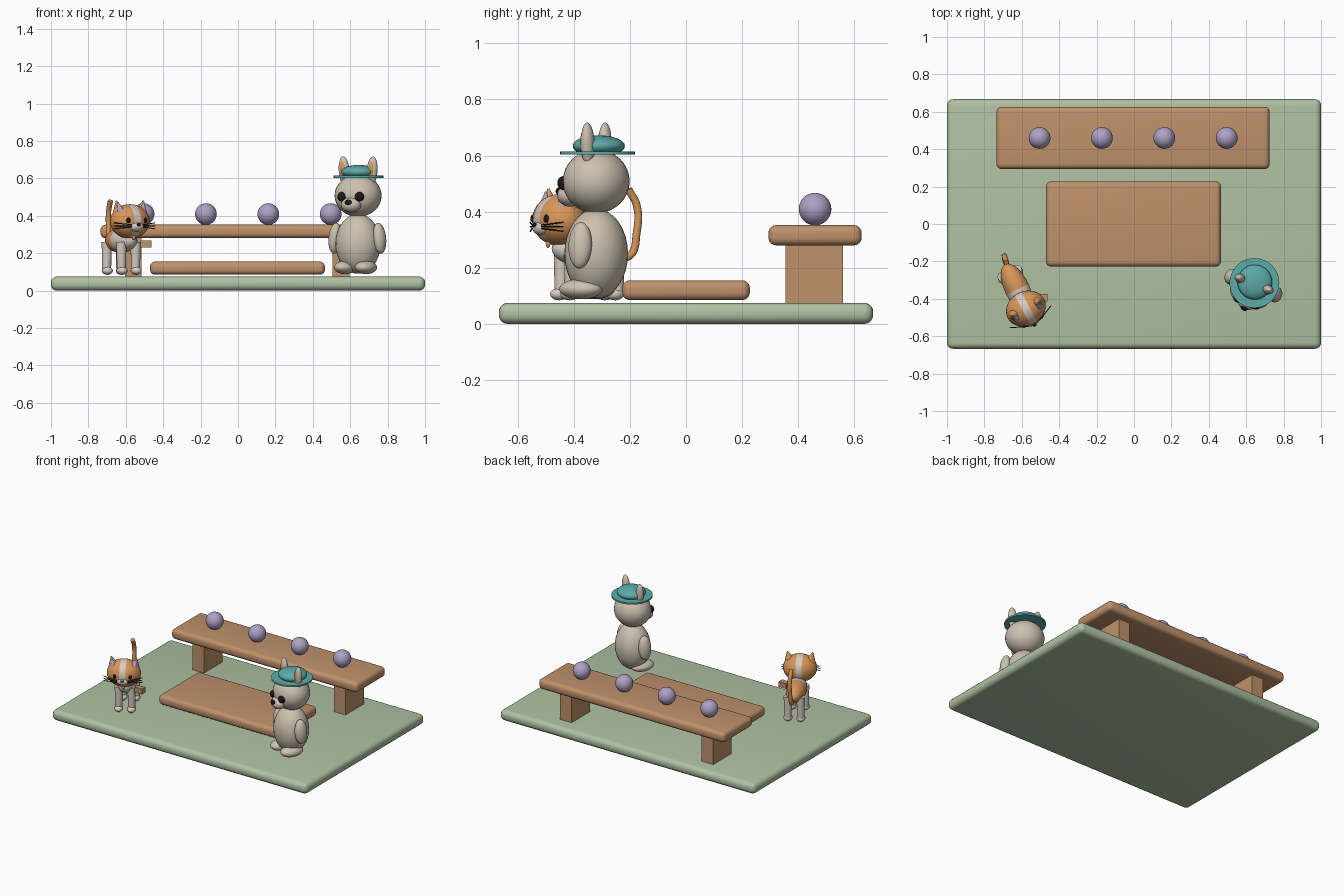
import bpy, bmesh, math
from mathutils import Matrix, Vector

if "Cube" in bpy.data.objects:
    bpy.data.objects.remove(bpy.data.objects["Cube"], do_unlink=True)


def material(name, *srgb):
    color = [((c + 0.055) / 1.055) ** 2.4 for c in srgb] + [1]
    m = bpy.data.materials.new(name)
    m.diffuse_color = color
    m.use_nodes = True
    m.node_tree.nodes["Principled BSDF"].inputs["Base Color"].default_value = color
    return m


GREEN = material("sage green", 0.69, 0.76, 0.64)
WOOD = material("warm wood", 0.75, 0.57, 0.42)
PURPLE = material("soft purple", 0.68, 0.63, 0.77)
CREAM = material("cream fur", 0.80, 0.76, 0.69)
TEAL = material("teal felt", 0.36, 0.67, 0.66)
ORANGE = material("orange fur", 0.85, 0.59, 0.35)
WHITE = material("white fur", 0.84, 0.80, 0.76)
DARK = material("dark features", 0.10, 0.10, 0.11)

WORLD = Matrix.Identity(4)


def frame(x, y, yaw):
    return Matrix.Translation((x, y, 0)) @ Matrix.Rotation(math.radians(yaw), 4, "Z")


def finish(name, bm, mat, matrix, smooth=True):
    me = bpy.data.meshes.new(name)
    for f in bm.faces:
        f.smooth = smooth
    bm.to_mesh(me)
    bm.free()
    me.materials.append(mat)
    ob = bpy.data.objects.new(name, me)
    ob.matrix_world = matrix
    bpy.context.collection.objects.link(ob)
    return ob


def ellipsoid(name, mat, center, radii, base=WORLD, tilt=0, segs=32):
    bm = bmesh.new()
    bmesh.ops.create_uvsphere(bm, u_segments=segs, v_segments=segs // 2, radius=1)
    bmesh.ops.scale(bm, vec=radii, verts=bm.verts)
    turn = Matrix.Rotation(math.radians(tilt), 4, "Y")
    return finish(name, bm, mat, base @ Matrix.Translation(center) @ turn)


def box(name, mat, center, size, bevel=0.0, base=WORLD):
    bm = bmesh.new()
    bmesh.ops.create_cube(bm, size=1)
    bmesh.ops.scale(bm, vec=size, verts=bm.verts)
    if bevel:
        bmesh.ops.bevel(bm, geom=bm.edges[:], offset=bevel, segments=5,
                        profile=0.5, affect="EDGES")
    ob = finish(name, bm, mat, base @ Matrix.Translation(center), smooth=bool(bevel))
    if bevel:
        bpy.context.view_layer.objects.active = ob
        ob.select_set(True)
        bpy.ops.object.shade_smooth_by_angle(angle=math.radians(30))
        ob.select_set(False)
    return ob


def cone(name, mat, start, end, r1, r2, base=WORLD, segs=24):
    a, b = Vector(start), Vector(end)
    bm = bmesh.new()
    bmesh.ops.create_cone(bm, cap_ends=True, segments=segs, radius1=r1, radius2=r2,
                          depth=(b - a).length)
    turn = (b - a).to_track_quat("Z", "Y").to_matrix().to_4x4()
    return finish(name, bm, mat, base @ Matrix.Translation((a + b) / 2) @ turn, False)


def paint(ob, mat, axis, cuts, rule):
    """Cut clean colour borders across an axis, then colour faces by the rule."""
    ob.data.materials.append(mat)
    bm = bmesh.new()
    bm.from_mesh(ob.data)
    normal = Vector((axis == 0, axis == 1, axis == 2))
    for c in cuts:
        bmesh.ops.bisect_plane(bm, geom=bm.verts[:] + bm.edges[:] + bm.faces[:],
                               plane_co=normal * c, plane_no=normal)
    for f in bm.faces:
        f.material_index = int(rule(f.calc_center_median()))
    bm.to_mesh(ob.data)
    bm.free()


# Ground, platform and long table
box("ground_slab", GREEN, (0, 0, 0.0375), (2, 1.334, 0.075), 0.032)
box("low_platform", WOOD, (-0.003, 0, 0.12), (0.935, 0.455, 0.07), 0.027)
box("table_top", WOOD, (-0.005, 0.46, 0.316), (1.46, 0.332, 0.072), 0.027)
for side, x in (("left", 0.55), ("right", -0.56)):
    box(side + "_table_leg", WOOD, (x, 0.457, 0.18), (0.09, 0.205, 0.22))
for i in range(4):
    ellipsoid(f"ball_{i + 1}", PURPLE, (-0.505 + i * 0.3335, 0.46, 0.409), (0.058,) * 3)

# Hat-wearing animal
bear = frame(0.642, -0.32, -22)
ellipsoid("bear_body", CREAM, (0, 0, 0.25), (0.122, 0.112, 0.16), bear)
ellipsoid("bear_head", CREAM, (0, 0, 0.508), (0.127, 0.118, 0.114), bear)
ellipsoid("bear_muzzle", CREAM, (0, -0.1, 0.458), (0.055, 0.045, 0.04), bear)
ellipsoid("bear_nose", DARK, (0, -0.14, 0.472), (0.02, 0.014, 0.015), bear, segs=20)
for side, s in (("left", 1), ("right", -1)):
    ellipsoid(f"bear_{side}_arm", CREAM, (s * 0.128, -0.01, 0.28),
              (0.034, 0.043, 0.083), bear, -s * 6)
    ellipsoid(f"bear_{side}_foot", CREAM, (s * 0.06, -0.035, 0.124),
              (0.055, 0.08, 0.036), bear)
    ellipsoid(f"bear_{side}_ear", CREAM, (s * 0.08, 0, 0.638),
              (0.03, 0.024, 0.08), bear, s * 5)
    ellipsoid(f"bear_{side}_inner_ear", ORANGE, (s * 0.08, -0.014, 0.638),
              (0.017, 0.013, 0.055), bear, s * 5)
    ellipsoid(f"bear_{side}_eye", DARK, (s * 0.05, -0.105, 0.502),
              (0.026, 0.022, 0.025), bear, segs=20)
cone("hat_brim", TEAL, (0, 0.005, 0.603), (0, 0.005, 0.614), 0.133, 0.133, bear, 48)
ellipsoid("hat_crown", TEAL, (0, 0.01, 0.634), (0.093, 0.093, 0.038), bear)

# Cat body, with a white front half
cat = frame(-0.625, -0.345, 26)
body = ellipsoid("cat_body", ORANGE, (0, 0, 0.268), (0.066, 0.145, 0.066), cat)
paint(body, WHITE, 1, [-0.005], lambda p: p.y < -0.005)
for side, s in (("left", 1), ("right", -1)):
    for end, y in (("front", -0.09), ("back", 0.09)):
        cone(f"cat_{end}_{side}_leg", WHITE, (s * 0.042, y, 0.105),
             (s * 0.042, y, 0.26), 0.024, 0.027, cat)
        ellipsoid(f"cat_{end}_{side}_paw", WHITE, (s * 0.042, y - 0.008, 0.106),
                  (0.029, 0.034, 0.022), cat, segs=20)

# Cat head, with a white stripe down the middle
head = frame(-0.578, -0.452, 28)
skull = ellipsoid("cat_head", ORANGE, (0, 0, 0.37), (0.11, 0.092, 0.092), head)
paint(skull, WHITE, 0, [-0.02, 0.02], lambda p: abs(p.x) < 0.02)
ellipsoid("cat_muzzle", WHITE, (0, -0.073, 0.342), (0.042, 0.028, 0.026), head, segs=24)
ellipsoid("cat_nose", DARK, (0, -0.1, 0.353), (0.011, 0.008, 0.008), head, segs=16)
ellipsoid("collar_tag", ORANGE, (0, -0.045, 0.285), (0.01, 0.008, 0.014), head, segs=16)
for side, s in (("left", 1), ("right", -1)):
    cone(f"cat_{side}_ear", ORANGE, (s * 0.066, 0, 0.415), (s * 0.082, 0, 0.482),
         0.036, 0.003, head)
    cone(f"cat_{side}_inner_ear", PURPLE, (s * 0.066, -0.018, 0.425),
         (s * 0.08, -0.012, 0.472), 0.024, 0.002, head)
    ellipsoid(f"cat_{side}_eye", DARK, (s * 0.05, -0.078, 0.375),
              (0.013, 0.01, 0.015), head, segs=16)
    for i in (-1, 0, 1):
        cone(f"cat_{side}_whisker_{i + 2}", DARK, (s * 0.035, -0.09, 0.346 + i * 0.006),
             (s * 0.125, -0.05, 0.346 + i * 0.016), 0.0025, 0.0025, head, 8)

# Cat tail
curve = bpy.data.curves.new("cat_tail", "CURVE")
curve.dimensions = "3D"
curve.bevel_depth = 0.014
curve.bevel_resolution = 4
curve.use_fill_caps = True
path = [(-0.665, -0.25, 0.25), (-0.685, -0.205, 0.24), (-0.692, -0.175, 0.33),
        (-0.692, -0.175, 0.42), (-0.682, -0.205, 0.48)]
spline = curve.splines.new("BEZIER")
spline.bezier_points.add(len(path) - 1)
for p, co in zip(spline.bezier_points, path):
    p.co = co
    p.handle_left_type = p.handle_right_type = "AUTO"
curve.materials.append(ORANGE)
bpy.context.collection.objects.link(bpy.data.objects.new("cat_tail", curve))

# Small block beside the cat
box("side_block", WOOD, (-0.492, -0.395, 0.25), (0.058, 0.04, 0.038))
